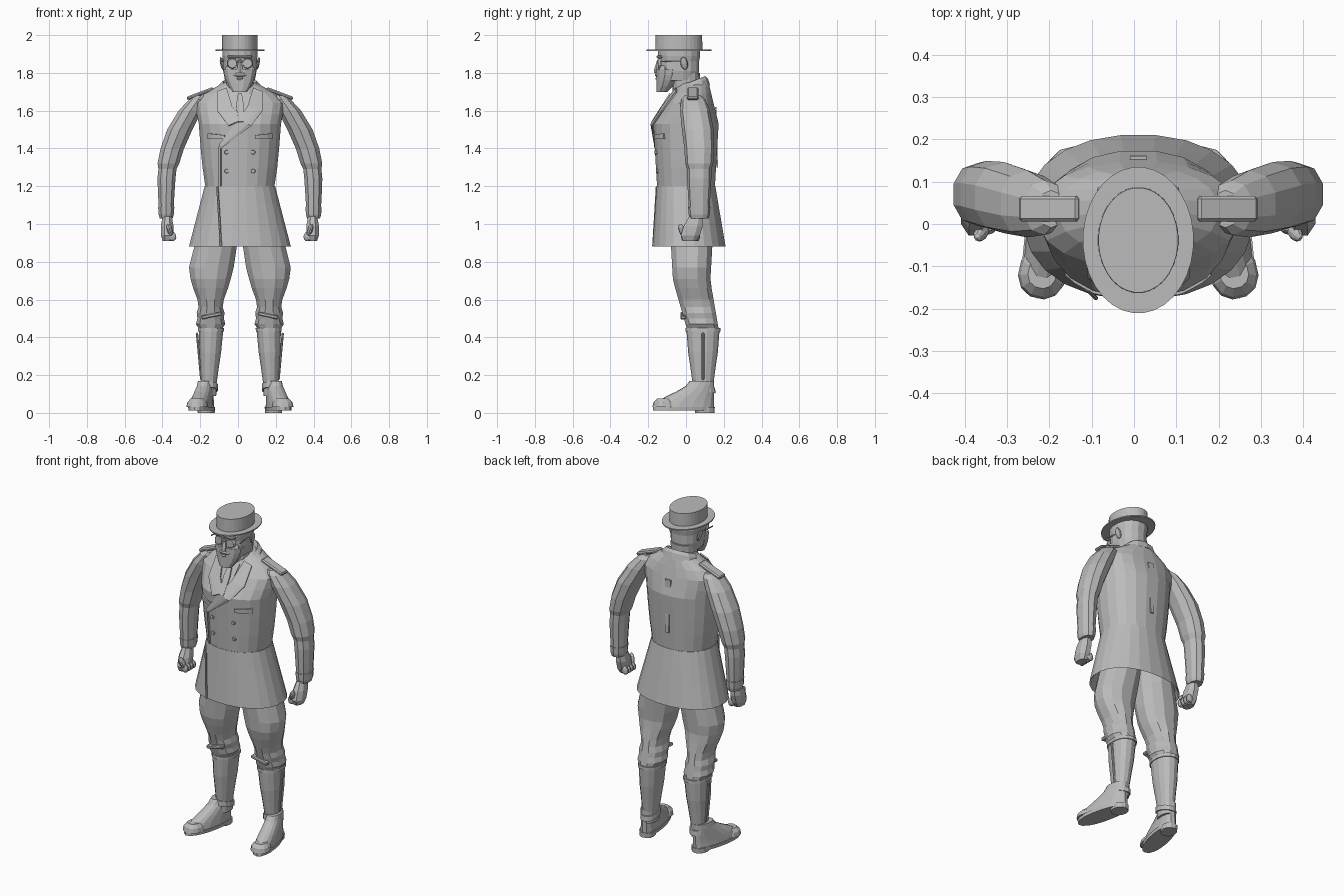
import bpy, bmesh
from math import sin, cos, pi, copysign
from mathutils import Matrix, Vector, Euler
from mathutils.bvhtree import BVHTree

if "Cube" in bpy.data.objects:
    bpy.data.objects.remove(bpy.data.objects["Cube"])

CENTRE = 0.01
SIDES = (("left", 1), ("right", -1))

grey = bpy.data.materials.new("plain grey")
grey.use_nodes = True
grey.diffuse_color = (0.5, 0.5, 0.5, 1)
grey.node_tree.nodes["Principled BSDF"].inputs["Base Color"].default_value = grey.diffuse_color


def finish(name, bm, side=1):
    """Turn a bmesh into an object, placed on the left (1) or right (-1)."""
    for vert in bm.verts:
        vert.co.x = CENTRE + side * vert.co.x
    bmesh.ops.recalc_face_normals(bm, faces=bm.faces)
    mesh = bpy.data.meshes.new(name)
    bm.to_mesh(mesh)
    bm.free()
    mesh.materials.append(grey)
    part = bpy.data.objects.new(name, mesh)
    bpy.context.collection.objects.link(part)
    return part


def column(name, profile, rule, sides=14, power=2.2, side=1, shear=0, yaw=0):
    """Skin level rings; rule(z, radius) gives centre x, centre y and half depth."""
    bm = bmesh.new()
    loops = []
    for z, radius in profile:
        x, y, depth = rule(z, radius)
        loop = []
        for i in range(sides):
            angle = 2 * pi * (i + 0.5) / sides
            c, s = cos(angle), sin(angle)
            dx = copysign(abs(c) ** (2 / power), c) * radius
            dy = copysign(abs(s) ** (2 / power), s) * depth
            loop.append(bm.verts.new((x + dx, y + dy, z + shear * dy)))
        loops.append(loop)
    for low, high in zip(loops, loops[1:]):
        for i in range(sides):
            j = (i + 1) % sides
            bm.faces.new((low[i], low[j], high[j], high[i]))
    bm.faces.new(loops[0][::-1])
    bm.faces.new(loops[-1])
    if yaw:
        bmesh.ops.rotate(bm, cent=(.18, .1, 0), matrix=Matrix.Rotation(yaw, 3, "Z"), verts=bm.verts)
    return finish(name, bm, side)


def placed(location, size=(1, 1, 1), turn=(0, 0, 0)):
    return Matrix.LocRotScale(Vector(location), Euler(turn), Vector(size))


def box(name, location, size, turn=(0, 0, 0), side=1, bevel=0.005):
    bm = bmesh.new()
    bmesh.ops.create_cube(bm, size=1, matrix=placed(location, size, turn))
    bmesh.ops.bevel(bm, geom=bm.edges[:], offset=min(bevel, min(size) / 3), segments=1, affect="EDGES")
    return finish(name, bm, side)


def blob(name, location, size, turn=(0, 0, 0), side=1):
    bm = bmesh.new()
    bmesh.ops.create_uvsphere(bm, u_segments=10, v_segments=6, radius=1, matrix=placed(location, size, turn))
    return finish(name, bm, side)


def disc(name, location, radius, depth, side=1):
    bm = bmesh.new()
    bmesh.ops.create_cone(bm, cap_ends=True, segments=10, radius1=radius, radius2=radius * 0.8,
                          depth=depth, matrix=placed(location, turn=(pi / 2, 0, 0)))
    return finish(name, bm, side)


# Coat body: the front slopes back above the chest
def chest_rule(z, radius):
    rise = max(0, z - 1.53)
    return 0, rise / 5, .155 + .06 * (z - rise - 1.2) - .45 * rise


coat = column("coat_body", [(1.2, .185), (1.3, .2), (1.4, .21), (1.53, .22), (1.58, .23),
                            (1.64, .24), (1.69, .19), (1.73, .12), (1.75, .08)], chest_rule, sides=20)

# Flared skirt, hollow underneath
skirt = [(1.2 - .32 * t, .188 + .084 * t) for t in (0, .3, .6, 1)]
column("coat_skirt", skirt + [(.89, .26), (1, .2)],
       lambda z, radius: (0, (1.2 - z) / 20, .07 + .46 * radius), sides=24)

# Surface lookup for plates that lie on the coat
shell = bmesh.new()
shell.from_mesh(coat.data)
surface = BVHTree.FromBMesh(shell)
shell.free()


def on_coat(x, z, facing=1):
    hit = surface.ray_cast(Vector((x + CENTRE, -facing, z)), Vector((0, facing, 0)))[0]
    return hit.y if hit else -.05


def plate(name, start_edge, end_edge, steps=4, lift=.006, facing=1):
    """Thin cloth strip between two (x, z) lines, laid on the coat."""
    bm = bmesh.new()
    rows = []
    for start, end in zip(start_edge, end_edge):
        row = []
        for i in range(steps + 1):
            x, z = Vector(start).lerp(Vector(end), i / steps)
            row.append(bm.verts.new((x, on_coat(x, z, facing) - facing * lift, z)))
        rows.append(row)
    for upper, lower in zip(rows, rows[1:]):
        for i in range(steps):
            bm.faces.new((upper[i], upper[i + 1], lower[i + 1], lower[i]))
    cloth = finish(name, bm).modifiers.new("cloth", "SOLIDIFY")
    cloth.thickness = .008
    cloth.offset = 0


def mirrored(points, side):
    return [(side * x, z) for x, z in points]


# Shirt, tie, lapels and the crossed front edge
plate("shirt_front", [(-.05, 1.7), (-.03, 1.56)], [(.05, 1.7), (.03, 1.56)], lift=.003)
plate("tie", [(-.01, 1.69), (-.02, 1.63), (-.01, 1.54)], [(.01, 1.69), (.02, 1.63), (.02, 1.54)], lift=.014)
lapel_outer = [(.12, 1.7), (.12, 1.6), (.06, 1.52)]
lapel_inner = [(.07, 1.72), (.04, 1.62), (-.01, 1.55)]
plate("left_lapel", lapel_outer + [(-.1, 1.4)], lapel_inner + [(-.11, 1.42)], lift=.012)
plate("right_lapel", mirrored(lapel_outer, -1), mirrored(lapel_inner, -1), lift=.01)
plate("front_overlap", [(-.11, 1.41), (-.11, 1.2)], [(-.1, 1.41), (-.1, 1.2)])
plate("back_pleat", [(-.02, 1.62), (-.01, 1.3)], [(.02, 1.62), (.01, 1.3)], facing=-1)
box("skirt_overlap", (-.11, -.165, 1.04), (.012, .009, .32), (-.06, -.06, 0))

for label, side in SIDES:
    plate(label + "_pocket_flap", mirrored([(.08, 1.47), (.08, 1.45)], side),
          mirrored([(.17, 1.48), (.17, 1.45)], side))
    for row, z in (("upper", 1.38), ("lower", 1.28)):
        disc(f"{label}_{row}_button", (.07, on_coat(side * .07, z), z), .013, .02, side)
    box(label + "_epaulette", (.21, .036, 1.69), (.15, .06, .02), (0, .36, 0), side, bevel=.008)

# Coat collar, higher at the back
column("collar", [(1.69, .125), (1.73, .11), (1.75, .09), (1.72, .07)],
       lambda z, radius: (0, .02, .02 + .7 * radius), shear=.4)

# Head, neck and beard
column("neck", [(1.68, .07), (1.8, .075)], lambda z, radius: (0, 0, radius))
column("head", [(1.76, .08), (1.81, .09), (1.86, .09), (1.89, .095), (1.93, .095)],
       lambda z, radius: (0, -.037, 1.2 * radius), sides=16)
column("beard", [(1.7, .04), (1.73, .06), (1.76, .075), (1.79, .085), (1.82, .09)],
       lambda z, radius: (0, .75 * radius - .157, .75 * radius), sides=12)

# Face
blob("moustache", (0, -.147, 1.79), (.04, .017, .014))
blob("lower_lip", (0, -.15, 1.77), (.02, .012, .008))
column("nose", [(1.8, .018), (1.82, .017), (1.87, .009)],
       lambda z, radius: (0, -.13 - radius, radius + .004), sides=6)
box("brow", (0, -.14, 1.885), (.13, .03, .016))
box("glasses_bridge", (0, -.15, 1.86), (.03, .01, .01))
for label, side in SIDES:
    disc(label + "_lens", (.04, -.14, 1.85), .03, .016, side)
    box(label + "_glasses_arm", (.09, -.07, 1.86), (.006, .13, .007), (0, 0, .1), side)
    blob(label + "_ear", (.095, -.01, 1.85), (.01, .02, .035), (.2, .2, 0), side)
    blob(label + "_cheek", (.055, -.12, 1.82), (.024, .02, .02), (0, 0, .5), side)


# Flat topped hat
def hat_rule(z, radius):
    return 0, -.038, 1.32 * radius


column("hat_crown", [(1.92, .095), (2, .094)], hat_rule, sides=32, power=2)
column("hat_brim", [(1.917, .131), (1.924, .131)], hat_rule, sides=32, power=2)


# Centre lines of the limbs
def arm_rule(z, radius):
    return .39 - .8 * max(0, z - 1.2) ** 2, .07 - .15 * max(0, z - 1.45), radius + .014


def fist_rule(z, radius):
    return .385, .02 + .3 * max(0, z - .93), 1.5 * radius


def thigh_rule(z, radius):
    return .155 - .2 * max(0, z - .75), .03 + .23 * max(0, .7 - z), .06 + .06 * z


def shin_rule(z, radius):
    return .17 - .04 * z, .09, 1.33 * radius


# Shoe: the toe end slides back towards the ankle as it rises
def shoe_rule(z, radius):
    t = min(1, max(0, (z - .03) / .14))
    toe = .2 * t * t * (3 - 2 * t) - .182
    return .178, (toe + .15) / 2, (.15 - toe) / 2


for label, side in SIDES:
    # Sleeve with a fold at the elbow, then a cuff
    column(label + "_sleeve", [(1.05, .03), (1.06, .04), (1.15, .045), (1.24, .05), (1.29, .05), (1.32, .06),
                               (1.4, .065), (1.5, .07), (1.6, .065), (1.66, .05), (1.68, .03)],
           arm_rule, sides=10, side=side)
    column(label + "_cuff", [(1.03, .036), (1.05, .042), (1.09, .045)], arm_rule, sides=10, side=side)

    # Closed fist
    column(label + "_palm", [(.91, .025), (.94, .036), (.99, .036), (1.04, .026)], fist_rule, sides=8, side=side)
    for i in range(4):
        blob(f"{label}_finger_{i}", (.36, i * .024 - .012, .935), (.024, .014, .027), (0, .4, 0), side)
    blob(label + "_thumb", (.37, -.02, .965), (.016, .018, .04), (.35, .3, 0), side)

    # Flared breeches gathered at the knee
    column(label + "_breeches", [(.44, .06), (.47, .08), (.5, .072), (.53, .076), (.56, .066), (.6, .072),
                                 (.66, .095), (.71, .11), (.77, .122), (.9, .115), (1, .1)],
           thigh_rule, sides=12, side=side)
    box(label + "_knee_fold", (.15, -.015, .515), (.11, .03, .02), (0, .2, 0), side)

    # Tall gaiter with a rim, strap and side seam
    column(label + "_gaiter", [(.09, .042), (.16, .042), (.24, .05), (.32, .059), (.44, .066)], shin_rule, side=side)
    column(label + "_gaiter_rim", [(.43, .07), (.45, .07)], shin_rule, side=side)
    column(label + "_ankle_strap", [(.12, .05), (.15, .048)], shin_rule, side=side, shear=-.25)
    box(label + "_gaiter_seam", (.216, .09, .3), (.012, .014, .25), (0, .09, 0), side)

    # Shoe, sole, toe cap and heel, turned outwards
    outward = dict(side=side, yaw=.22)
    column(label + "_shoe", [(.03 + .14 * t, .056 - .018 * t) for t in (0, .15, .3, .45, .6, .8, 1)],
           shoe_rule, sides=16, **outward)
    column(label + "_sole", [(.012, .058), (.032, .06)], shoe_rule, sides=18, **outward)
    column(label + "_toe_cap", [(.03, .057), (.055, .052), (.075, .034)],
           lambda z, radius: (.178, -.12, 1.1 * radius), sides=12, **outward)
    column(label + "_heel", [(0, .044), (.03, .046)],
           lambda z, radius: (.178, .1, 1.15 * radius), sides=12, **outward)
